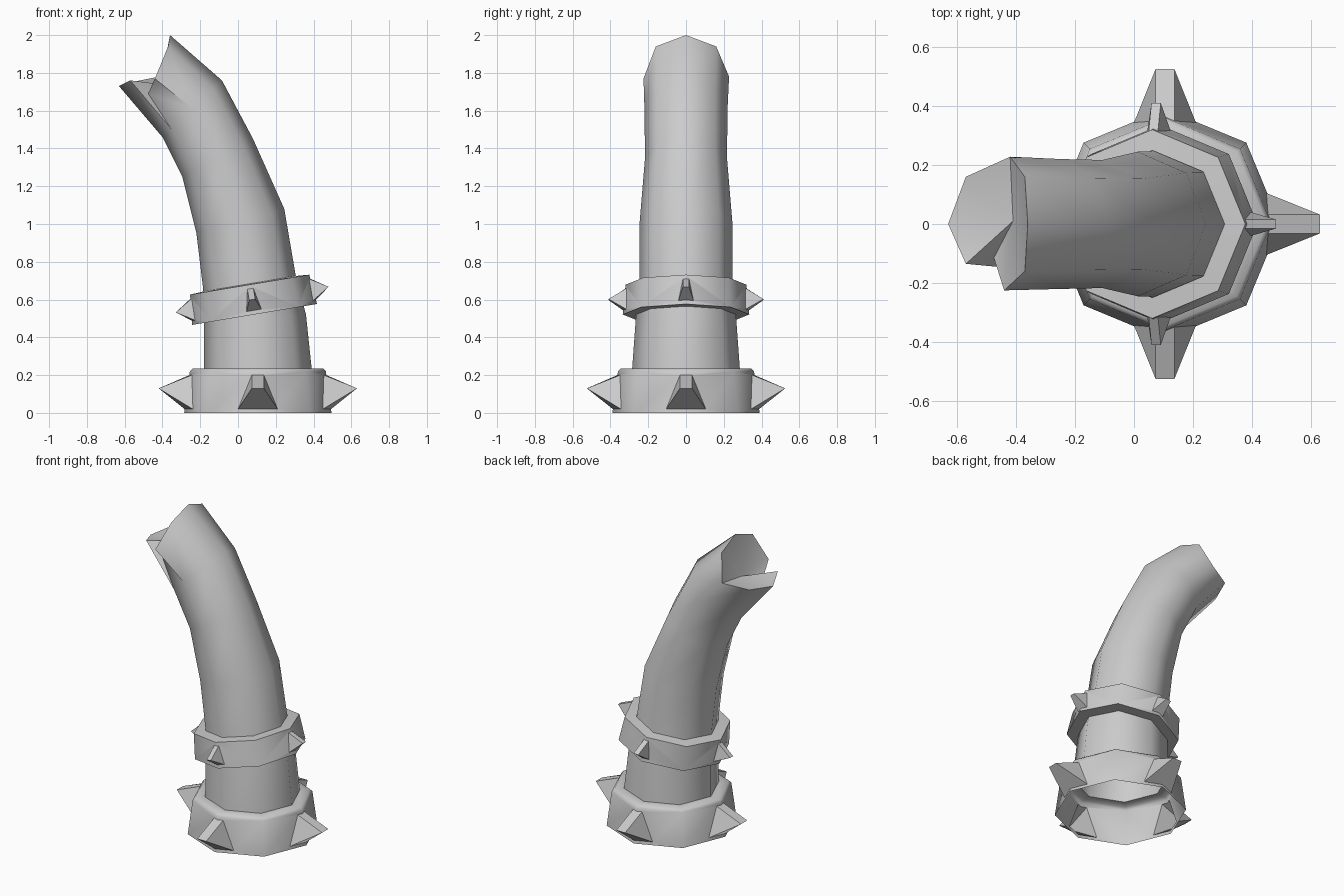
import bpy, bmesh
from math import cos, sin, pi, radians
from mathutils import Vector, Matrix

cube = bpy.data.objects.get("Cube")
if cube:
    bpy.data.objects.remove(cube)

SIDES = 8
grey = bpy.data.materials.new("stone_grey")
grey.use_nodes = True
grey.diffuse_color = (0.6, 0.6, 0.6, 1)
grey.node_tree.nodes["Principled BSDF"].inputs["Base Color"].default_value = (0.6, 0.6, 0.6, 1)


def add_face(bm, points):
    bm.faces.new([bm.verts.new(p) for p in points])


def finish(bm, name, angle):
    bmesh.ops.remove_doubles(bm, verts=bm.verts, dist=0.0005)
    bmesh.ops.recalc_face_normals(bm, faces=bm.faces)
    mesh = bpy.data.meshes.new(name)
    bm.to_mesh(mesh)
    bm.free()
    mesh.materials.append(grey)
    obj = bpy.data.objects.new(name, mesh)
    bpy.context.collection.objects.link(obj)
    bpy.ops.object.select_all(action='DESELECT')
    obj.select_set(True)
    bpy.context.view_layer.objects.active = obj
    bpy.ops.object.shade_smooth_by_angle(angle=radians(angle))
    return obj


# Curved horn: each section is (left x, left z, right x, right z, depth radius)
sections = [
    (-.18, .235, .39, .235, .285), (-.18, .50, .36, .52, .265),
    (-.185, .66, .305, .73, .247), (-.22, .95, .245, 1.08, .245),
    (-.295, 1.25, .08, 1.45, .217), (-.40, 1.46, -.085, 1.76, .22),
]


def section_loop(lx, lz, rx, rz, depth):
    left, right = Vector((lx, 0, lz)), Vector((rx, 0, rz))
    mid, half = (left + right) / 2, (right - left) / 2
    return [mid + half * cos(a) + Vector((0, depth * sin(a), 0))
            for a in (2 * pi * i / SIDES for i in range(SIDES))]


bm = bmesh.new()
loops = [section_loop(*s) for s in sections]

# Broken rim, from the upper tip round the back to the front
rim = [Vector(p) for p in (
    (-.36, 0, 2), (-.37, .16, 1.94), (-.42, .228, 1.78), (-.57, .16, 1.75),
    (-.63, 0, 1.73), (-.57, -.135, 1.76), (-.44, -.225, 1.77), (-.37, -.16, 1.94))]
notch = Vector((-.475, -.115, 1.69))
loops.append(rim)
for low, high in zip(loops, loops[1:]):
    for i in range(SIDES):
        j = (i + 1) % SIDES
        if high is rim and i == 5:
            # Chipped panel
            for tri in ((low[i], notch, high[i]), (low[i], low[j], notch),
                        (low[j], high[j], notch)):
                add_face(bm, tri)
        else:
            add_face(bm, (low[i], low[j], high[j], high[i]))

# Hollow broken end
edge = rim[:6] + [notch] + rim[6:]
pit = Vector((-.41, .01, 1.74))
for a, b in zip(edge, edge[1:] + edge[:1]):
    add_face(bm, (a, b, pit))
finish(bm, "curved_horn", 60)


def spiked_ring(name, low, high, top_caps, bottom_caps, spike, matrix):
    """low/high are (radius, z); caps are further (radius, z) loops.
    spike: base z, base half width, top z, top half width, tip radius, tip z."""
    bm = bmesh.new()
    base_z, base_w, top_z, top_w, tip_r, tip_z = spike

    def corner(k, r, z):
        a = 2 * pi * k / SIDES
        return Vector((r * cos(a), r * sin(a), z))

    def wall(k, side, width, z):
        # Point on the wall, sideways from corner k
        r = low[0] + (high[0] - low[0]) * (z - low[1]) / (high[1] - low[1])
        t = width / (r * sin(2 * pi / SIDES))
        return corner(k, r, z).lerp(corner(k + side, r, z), t)

    for k in range(0, SIDES, 2):
        a = 2 * pi * k / SIDES
        across = Vector((-sin(a), cos(a), 0))
        vb, vt = corner(k, *low), corner(k, *high)
        v_low, v_top = wall(k, 1, 0, base_z), wall(k, 1, 0, top_z)
        p, q, tip = {}, {}, {}
        for s in (1, -1):
            p[s], q[s] = wall(k, s, base_w, base_z), wall(k, s, top_w, top_z)
            tip[s] = corner(k, tip_r, tip_z) + across * (s * top_w)
            # Wall panel with the spike footprint left out
            add_face(bm, (vb, corner(k + s, *low), corner(k + s, *high), vt,
                          v_top, q[s], p[s], v_low))
            add_face(bm, (q[s], p[s], tip[s]))
        # Upper and lower spike faces
        add_face(bm, (q[-1], v_top, q[1], tip[1], tip[-1]))
        add_face(bm, (p[-1], v_low, p[1], tip[1], tip[-1]))

    for chain in ([high] + top_caps, [low] + bottom_caps):
        for u, v in zip(chain, chain[1:]):
            for k in range(SIDES):
                add_face(bm, (corner(k, *u), corner(k + 1, *u),
                              corner(k + 1, *v), corner(k, *v)))
    bm.transform(matrix)
    finish(bm, name, 50)


# Base ring, open underneath
spiked_ring("base_ring", (.39, 0), (.36, .22), [(.345, .235), (.285, .235)], [],
            (.02, .105, .2, .032, .525, .13), Matrix.Translation((.105, 0, 0)))

# Tilted upper ring
spiked_ring("upper_ring", (.335, -.08), (.32, .08), [(.25, .085)], [(.25, -.08)],
            (-.058, .04, .058, .016, .41, 0),
            Matrix.Translation((.075, 0, .6)) @ Matrix.Rotation(radians(-9.5), 4, 'Y'))
